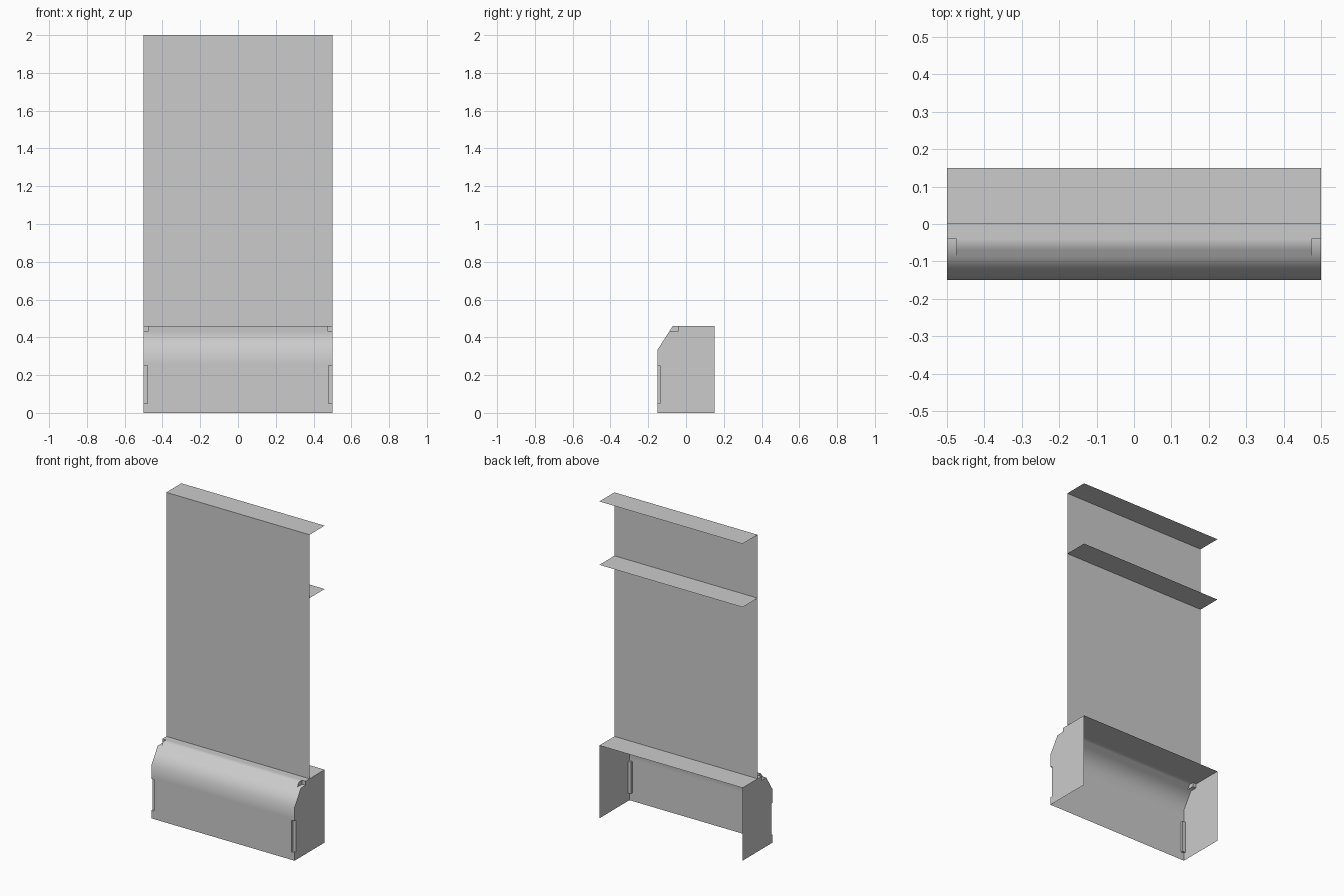
import bpy, bmesh, math

if "Cube" in bpy.data.objects:
    bpy.data.objects.remove(bpy.data.objects["Cube"])

W = 0.5      # half width
D = 0.15     # half depth
BASE_H = 0.46


def ribbon(name, profile, closed=False):
    """Sweep a (y, z) profile across the full width; closed profiles get end caps."""
    bm = bmesh.new()
    left = [bm.verts.new((-W, y, z)) for y, z in profile]
    right = [bm.verts.new((W, y, z)) for y, z in profile]
    n = len(profile)
    for i in range(n if closed else n - 1):
        j = (i + 1) % n
        bm.faces.new((left[i], left[j], right[j], right[i]))
    if closed:
        bm.faces.new(left)
        bm.faces.new(right[::-1])
        bmesh.ops.recalc_face_normals(bm, faces=bm.faces)
    me = bpy.data.meshes.new(name)
    bm.to_mesh(me)
    bm.free()
    ob = bpy.data.objects.new(name, me)
    bpy.context.collection.objects.link(ob)
    return ob


def cut_box(target, lo, hi):
    """Cut an axis-aligned box out of the target."""
    bpy.ops.mesh.primitive_cube_add(size=1, location=[(a + b) / 2 for a, b in zip(lo, hi)])
    cutter = bpy.context.object
    cutter.scale = [b - a for a, b in zip(lo, hi)]
    cutter.hide_render = True
    mod = target.modifiers.new("cut", 'BOOLEAN')
    mod.operation = 'DIFFERENCE'
    mod.solver = 'EXACT'
    mod.object = cutter
    bpy.context.view_layer.objects.active = target
    bpy.ops.object.modifier_apply(modifier=mod.name)
    bpy.data.objects.remove(cutter, do_unlink=True)


# Base plinth with sloped front
base = ribbon("base_plinth", [(-D, 0), (-D, 0.26), (-D, 0.335), (-0.07, BASE_H),
                              (-0.035, BASE_H), (D, BASE_H), (D, 0)], closed=True)

# Corner recesses: tall front slots and small upper notches, on both sides
for s in (-1, 1):
    for inner, y0, y1, z0, z1 in ((0.48, -0.2, -0.137, 0.05, 0.25),
                                  (0.475, -0.2, -0.04, 0.434, 0.55)):
        x0, x1 = sorted((s * inner, s * 0.6))
        cut_box(base, (x0, y0, z0), (x1, y1, z1))

# Open the plinth's back and bottom
bm = bmesh.new()
bm.from_mesh(base.data)
hidden = [f for f in bm.faces
          if all(v.co.y > D - 1e-4 for v in f.verts) or all(v.co.z < 1e-4 for v in f.verts)]
bmesh.ops.delete(bm, geom=hidden, context='FACES')
bm.to_mesh(base.data)
bm.free()

# Smooth blend across the sloped front
bpy.ops.object.select_all(action='DESELECT')
base.select_set(True)
bpy.context.view_layer.objects.active = base
bpy.ops.object.shade_smooth_by_angle(angle=math.radians(60))

# Tall back panel with its top ledge, and the lower ledge behind it
ribbon("back_panel", [(0, BASE_H), (0, 1.6), (0, 2), (D, 2)])
ribbon("rear_shelf", [(0, 1.6), (D, 1.6)])
